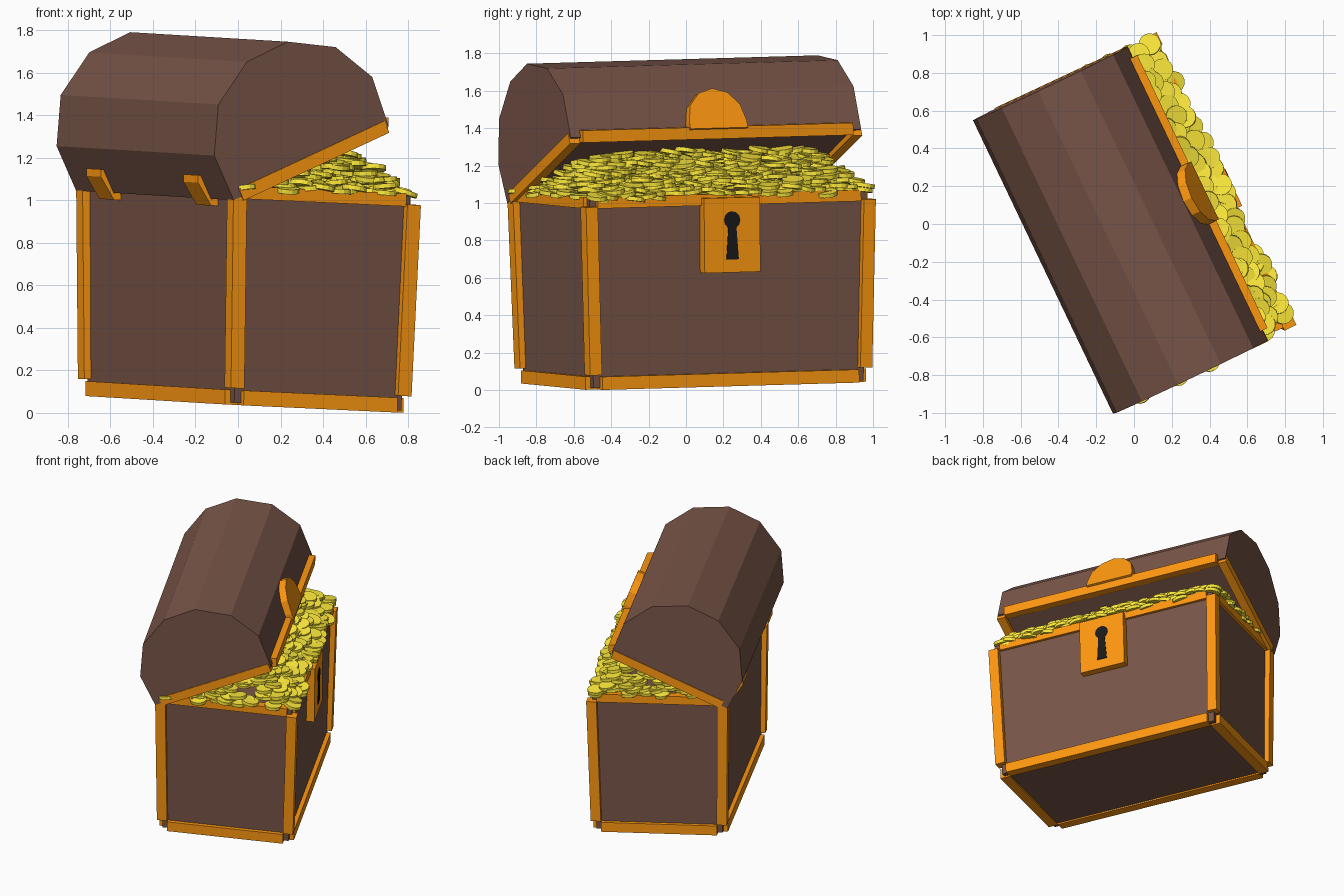
import bpy, bmesh, math, random
from mathutils import Matrix, Vector

if "Cube" in bpy.data.objects:
    bpy.data.objects.remove(bpy.data.objects["Cube"])

random.seed(4)
# Chest frame (depth u, length v, height w) -> world: turned 25 degrees, slightly crooked
M = Matrix(((.903, -.431, .02, .03), (.431, .903, -.01, .04),
            (-.042, .026, 1, .04), (0, 0, 0, 1)))


def material(name, rgb):
    m = bpy.data.materials.new(name)
    m.diffuse_color = (*rgb, 1)
    m.use_nodes = True
    m.node_tree.nodes["Principled BSDF"].inputs["Base Color"].default_value = m.diffuse_color
    return m


WOOD = material("wood", (.19, .091, .065))
BRASS = material("brass", (1, .314, .005))
GOLD = material("gold", (1, .83, .044))
BLACK = material("black", (.01, .01, .01))


def finish(name, bm, mat):
    bmesh.ops.recalc_face_normals(bm, faces=bm.faces)
    me = bpy.data.meshes.new(name)
    bm.to_mesh(me)
    bm.free()
    me.transform(M)
    me.materials.append(mat)
    ob = bpy.data.objects.new(name, me)
    bpy.context.collection.objects.link(ob)
    return ob


def loft(name, a, b, mat):
    """Solid between two matching loops of points."""
    bm = bmesh.new()
    va = [bm.verts.new(p) for p in a]
    vb = [bm.verts.new(p) for p in b]
    n = len(va)
    bm.faces.new(va)
    bm.faces.new(vb[::-1])
    for i in range(n):
        j = (i + 1) % n
        bm.faces.new((va[i], vb[i], vb[j], va[j]))
    return finish(name, bm, mat)


def beam(name, p, q, ref, size=.07):
    """Square brass bar from p to q."""
    p, q = Vector(p), Vector(q)
    t = (q - p).normalized()
    a = Vector(ref)
    a = (a - t * a.dot(t)).normalized()
    b = t.cross(a)
    h = size / 2
    ring = [a * h * i + b * h * j for i, j in ((1, 1), (-1, 1), (-1, -1), (1, -1))]
    return loft(name, [p + r for r in ring], [q + r for r in ring], BRASS)


def rect(u, v, w):
    return [(u, v, w), (-u, v, w), (-u, -v, w), (u, -v, w)]


# Box body, flaring a little towards the top
loft("chest_body", rect(.435, .80, .01), rect(.45, .82, 1.02), WOOD)

# Brass strips on the box edges
for s in (1, -1):
    for d in (1, -1):
        beam("corner_strip", (.435 * s, .80 * d, .08), (.453 * s, .823 * d, .98), (1, 0, 0))
    beam("bottom_long_strip", (.43 * s, -.76, .035), (.43 * s, .76, .035), (0, 0, 1))
    beam("bottom_end_strip", (-.40, .795 * s, .035), (.40, .795 * s, .035), (0, 0, 1))
    beam("top_end_strip", (-.43, .81 * s, 1.0), (.42, .81 * s, 1.0), (0, 0, 1), .06)
beam("top_front_strip", (.44, -.78, 1.0), (.44, .78, 1.0), (0, 0, 1), .06)

# Faceted lid, tipped open about the back edge
arc = [(.31, 1.345), (.22, 1.571), (.027, 1.703), (-.223, 1.718),
       (-.433, 1.614), (-.577, 1.408), (-.593, 1.167), (-.487, .962)]
loft("lid", [(u, -.86, w) for u, w in arc], [(u, .86, w) for u, w in arc], WOOD)
for s in (1, -1):
    beam("lid_end_strip", (-.45, .835 * s, .99), (.30, .835 * s, 1.34), (0, 1, 0), .06)
beam("lid_front_strip", (.305, -.80, 1.35), (.305, .80, 1.35), (0, 0, 1), .065)

# Hasp: half disc lying on the front facet of the lid
base, up = Vector((.305, 0, 1.40)), Vector((-.22, 0, .55)).normalized()
out = Vector((up.z, 0, -up.x))
half = [base + up * (.185 * math.sin(t)) + Vector((0, .17 * math.cos(t), 0))
        for t in [math.pi * i / 6 for i in range(7)]]
half = [base + Vector((0, .17, 0)) - up * .04] + half + [base - Vector((0, .17, 0)) - up * .04]
loft("lid_hasp", [p - out * .03 for p in half], [p + out * .035 for p in half], BRASS)

# Lock plate with keyhole
plate = [(-.165, .61), (.165, .61), (.165, 1.01), (-.165, 1.01)]
loft("lock_plate", [(.42, v, w) for v, w in plate], [(.50, v, w) for v, w in plate], BRASS)
hole = [(.047 * math.sin(t), .89 + .047 * math.cos(t))
        for t in [math.radians(a) for a in range(-150, 151, 30)]]
hole = [(-.036, .68)] + hole + [(.036, .68)]
loft("keyhole", [(.48, v, w) for v, w in hole], [(.504, v, w) for v, w in hole], BLACK)

# Bent hinges on the back
hinge = [(-.44, .93), (-.485, .93), (-.555, 1.035), (-.555, 1.07), (-.52, 1.07), (-.46, .98)]
for s in (1, -1):
    loft("hinge", [(u, .53 * s - .08, w) for u, w in hinge],
         [(u, .53 * s + .08, w) for u, w in hinge], BRASS)


# Heap of coins filling the gap under the lid
def heap(u, v):
    lid = .962 + (u + .487) * .48 - .03
    return max(1.025, min(1.25, 1.04 + (.44 - u) * .7, 1.04 + (.82 - abs(v)) * 1.3, lid))


bm = bmesh.new()
for layer in range(2):
    for i in range(13):
        for j in range(25):
            u = -.40 + .069 * i + random.uniform(-.03, .03)
            v = -.80 + .0667 * j + random.uniform(-.03, .03)
            w = heap(u, v) - .03 * layer + random.uniform(-.015, .012)
            if layer and w < 1.02:
                continue
            tilt = Matrix.Rotation(random.uniform(-.22, .22), 4, 'X') @ \
                Matrix.Rotation(random.uniform(-.15, .25), 4, 'Y')
            bmesh.ops.create_cone(bm, cap_ends=True, segments=14, radius1=.058, radius2=.058,
                                  depth=.022, matrix=Matrix.Translation((u, v, w)) @ tilt)
finish("coins", bm, GOLD)
